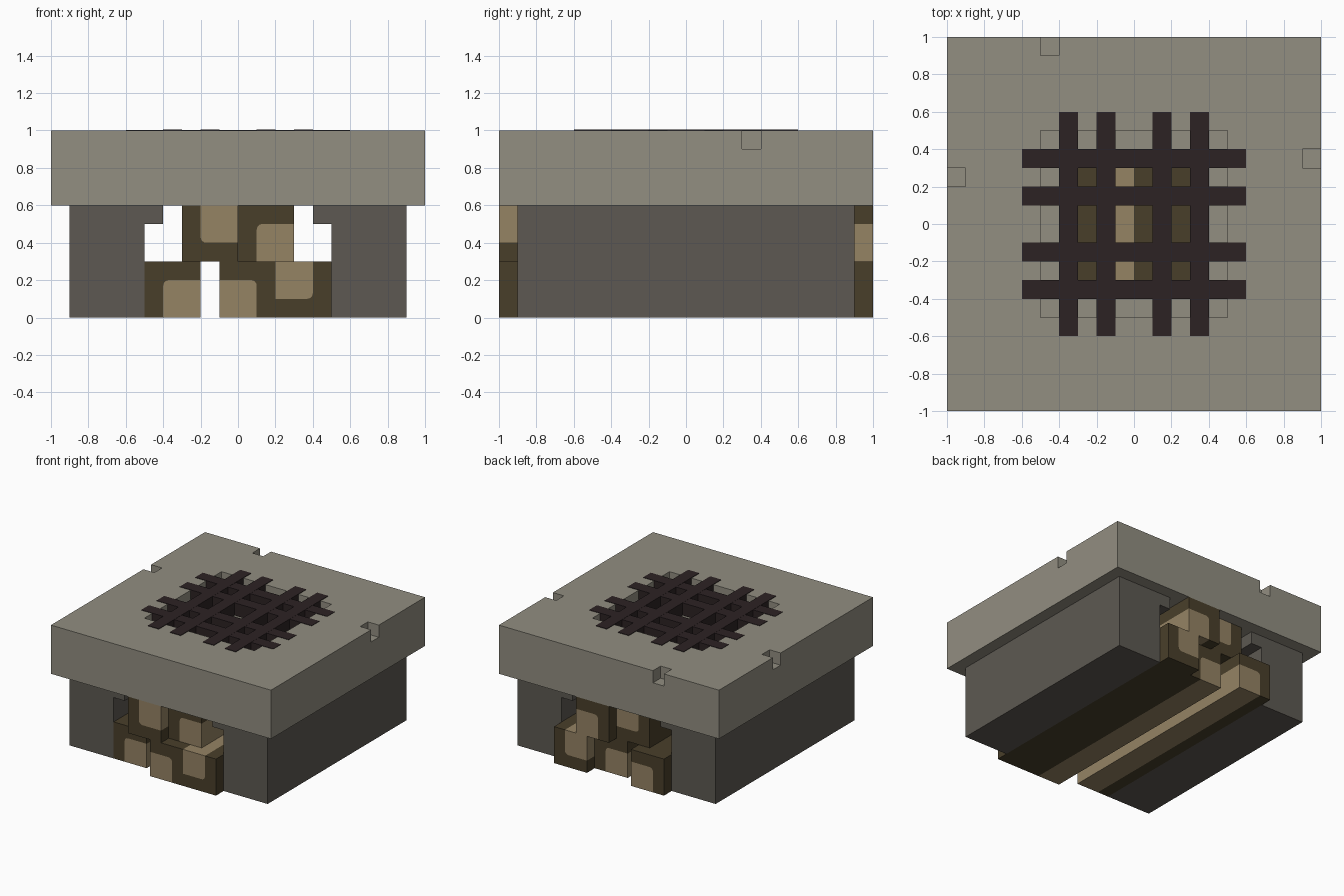
import bpy, bmesh, math

cube = bpy.data.objects.get("Cube")
if cube:
    bpy.data.objects.remove(cube, do_unlink=True)


def material(name, srgb):
    lin = [(c / 255 / 12.92) if c / 255 <= 0.04045 else ((c / 255 + 0.055) / 1.055) ** 2.4 for c in srgb]
    m = bpy.data.materials.new(name)
    m.use_nodes = True
    m.diffuse_color = (*lin, 1)
    m.node_tree.nodes["Principled BSDF"].inputs["Base Color"].default_value = (*lin, 1)
    return m


STONE = material("light stone", (146, 142, 129))
DARK_STONE = material("dark stone", (93, 89, 82))
BARK = material("bark", (73, 63, 42))
WOOD = material("cut wood", (149, 131, 100))
IRON = material("dark iron", (44, 34, 35))


def finish(name, bm, mat):
    bmesh.ops.recalc_face_normals(bm, faces=bm.faces)
    me = bpy.data.meshes.new(name)
    bm.to_mesh(me)
    bm.free()
    me.materials.append(mat)
    ob = bpy.data.objects.new(name, me)
    bpy.context.collection.objects.link(ob)
    return ob


def box(name, x, y, z, mat):
    bm = bmesh.new()
    bmesh.ops.create_cube(bm, size=1)
    for v in bm.verts:
        v.co = [r[0] + (c + 0.5) * (r[1] - r[0]) for c, r in zip(v.co, (x, y, z))]
    return finish(name, bm, mat)


def extrude_y(name, profile, y0, y1, mat):
    """Extrude an (x, z) outline from y0 to y1."""
    bm = bmesh.new()
    face = bm.faces.new([bm.verts.new((x, y0, z)) for x, z in profile])
    out = bmesh.ops.extrude_face_region(bm, geom=[face])
    for v in out["geom"]:
        if isinstance(v, bmesh.types.BMVert):
            v.co.y = y1
    return finish(name, bm, mat)


# Hearth walls with an overhanging lip at the top inner edge
for side, s in (("left", 1), ("right", -1)):
    outline = [(0.9, 0), (0.9, 0.6), (0.4, 0.6), (0.4, 0.5), (0.5, 0.5), (0.5, 0)]
    extrude_y(side + "_wall", [(s * x, z) for x, z in outline], -0.9, 0.9, DARK_STONE)

# Top slab: stepped fire opening and chipped edges
slab = box("top_slab", (-1, 1), (-1, 1), (0.6, 1), STONE)
cuts = [
    ((-0.4, 0.4), (-0.4, 0.4), (0.5, 1.1)),
    ((-0.5, 0.5), (-0.5, 0.5), (0.9, 1.1)),
    ((-0.5, -0.4), (0.9, 1.1), (0.9, 1.1)),
    ((-1.1, -0.9), (0.2, 0.3), (0.9, 1.1)),
    ((0.9, 1.1), (0.3, 0.4), (0.9, 1.1)),
]
bpy.context.view_layer.objects.active = slab
for c in cuts:
    cutter = box("slab_cutter", *c, STONE)
    cutter.hide_render = True
    mod = slab.modifiers.new("cut", "BOOLEAN")
    mod.operation = "DIFFERENCE"
    mod.solver = "EXACT"
    mod.object = cutter
    bpy.ops.object.modifier_apply(modifier=mod.name)
    bpy.data.objects.remove(cutter, do_unlink=True)

# Split logs: a wood heart wrapped on two sides by bark
R = 0.03
arc = [(0.2 - R + R * math.cos(a), 0.2 - R + R * math.sin(a))
       for a in (math.pi / 2 * i / 4 for i in range(5))]
heart = [(0, 0), (0.2, 0)] + arc + [(0, 0.2)]
bark = [(0.2, 0), (0.3, 0), (0.3, 0.3), (0, 0.3), (0, 0.2)] + arc[::-1]

# name, heart corner x and z, growth direction x and z, front and back end
logs = [
    ("lower_right_log", -0.2, 0.0, -1, 1, -0.9, 1.0),
    ("lower_middle_log", -0.1, 0.0, 1, 1, -1.0, 0.9),
    ("lower_left_log", 0.2, 0.3, 1, -1, -1.0, 1.0),
    ("upper_right_log", 0.0, 0.6, -1, -1, -1.0, 0.9),
    ("upper_left_log", 0.3, 0.3, -1, 1, -0.9, 1.0),
]
for name, cx, cz, dx, dz, y0, y1 in logs:
    for part, outline, mat in (("heart", heart, WOOD), ("bark", bark, BARK)):
        extrude_y(name + "_" + part, [(cx + dx * u, cz + dz * w) for u, w in outline], y0, y1, mat)

# Iron grate: four bars each way, set into the slab
for i, c in enumerate((-0.35, -0.15, 0.15, 0.35), 1):
    span, wide = (-0.6, 0.6), (c - 0.05, c + 0.05)
    box(f"grate_bar_long_{i}", wide, span, (0.9, 1.004), IRON)
    box(f"grate_bar_cross_{i}", span, wide, (0.9, 1.003), IRON)
